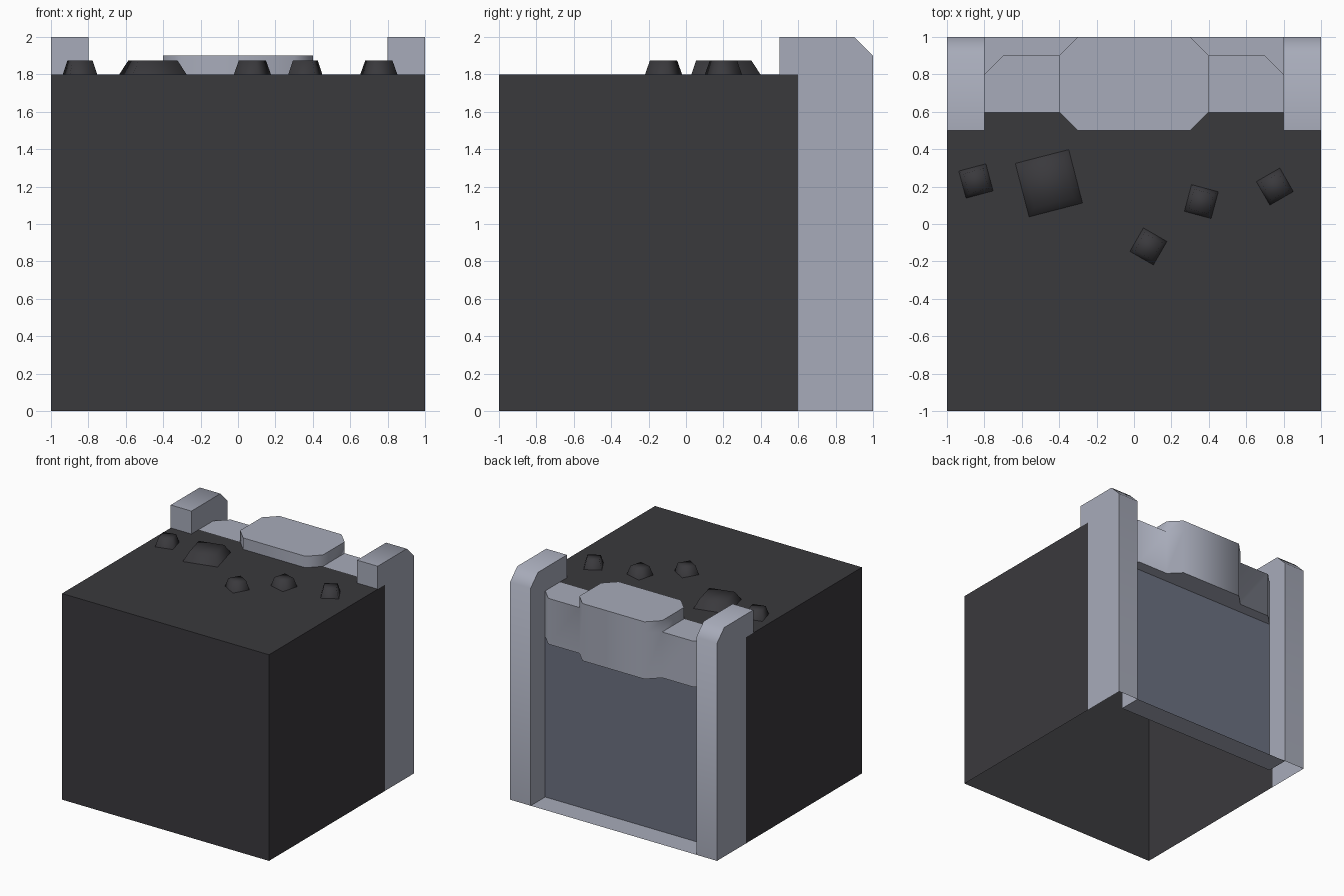
import bpy, bmesh
from math import radians
from mathutils import Matrix

if "Cube" in bpy.data.objects:
    bpy.data.objects.remove(bpy.data.objects["Cube"])


def material(name, rgb):
    m = bpy.data.materials.new(name)
    m.diffuse_color = (*rgb, 1)
    m.use_nodes = True
    m.node_tree.nodes["Principled BSDF"].inputs["Base Color"].default_value = m.diffuse_color
    return m


DARK = material("dark_stone", (0.042, 0.041, 0.046))
LIGHT = material("pale_metal", (0.39, 0.41, 0.49))
PANEL = material("blue_grey", (0.15, 0.165, 0.22))


def part(name, polys, mat, angle=None, recalc=True):
    """Join polygons into one mesh; smooth edges below the given angle."""
    bm = bmesh.new()
    for poly in polys:
        bm.faces.new([bm.verts.new(p) for p in poly])
    bmesh.ops.remove_doubles(bm, verts=bm.verts, dist=1e-4)
    if recalc:
        bmesh.ops.recalc_face_normals(bm, faces=bm.faces)
    me = bpy.data.meshes.new(name)
    bm.to_mesh(me)
    bm.free()
    if angle:
        me.shade_smooth()
        me.set_sharp_from_angle(angle=radians(angle))
    me.materials.append(mat)
    ob = bpy.data.objects.new(name, me)
    bpy.context.collection.objects.link(ob)
    return ob


def flat(path, z):
    return [(x, y, z) for x, y in path]


def walls(path, z0, z1):
    return [[(*a, z0), (*b, z0), (*b, z1), (*a, z1)] for a, b in zip(path, path[1:])]


# Main block: shell open underneath and at the back
block_path = [(-1, 0.6), (-1, -1), (1, -1), (1, 0.6)]
part("block", walls(block_path, 0, 1.8) + [flat(block_path, 1.8)], DARK)

# Rear corner posts: side profiles in y-z, open underneath
edge = [(1, 0), (1, 1.9), (0.9, 2), (0.5, 2), (0.5, 1.8)]
for label, s in (("left", -1), ("right", 1)):
    outer = [(s, y, z) for y, z in [(0.6, 0)] + edge + [(0.6, 1.8)]]
    inner = [(0.8 * s, y, z) for y, z in [(0.8, 0)] + edge + [(0.8, 1.8)]]
    strip = [[(s, *a), (s, *b), (0.8 * s, *b), (0.8 * s, *a)] for a, b in zip(edge, edge[1:])]
    part(label + "_post", [outer, inner] + strip, LIGHT, 50)

# Recessed back panel and the sill at its foot
part("back_panel", [[(0.8, 0.8, 0), (-0.8, 0.8, 0), (-0.8, 0.8, 1.4), (0.8, 0.8, 1.4)]],
     PANEL, recalc=False)
part("sill", [flat([(-0.8, 0.8), (0.8, 0.8), (0.8, 1), (-0.8, 1)], 0)], LIGHT, recalc=False)

# Lintel: stepped band with low wings and a raised octagonal middle
half = [(0.8, 0.8), (0.7, 0.9), (0.4, 0.9), (0.3, 1)]
outline = half + [(-x, y) for x, y in reversed(half)]
octagon = [(0.4, 0.9), (0.3, 1), (-0.3, 1), (-0.4, 0.9), (-0.4, 0.6), (-0.3, 0.5), (0.3, 0.5), (0.4, 0.6)]
wing = [(0.4, 0.6), (0.8, 0.6), (0.8, 0.8), (0.7, 0.9), (0.4, 0.9)]
lintel = walls(outline, 1.4, 1.8) + walls(octagon + octagon[:1], 1.8, 1.9)
lintel += [flat(octagon, 1.9), flat(outline, 1.4)]
lintel += [flat([(s * x, y) for x, y in wing], 1.8) for s in (-1, 1)]
part("lintel", lintel, LIGHT, 50)

# Lumps on top: tapered square blocks (x, y, side, turn)
lumps = [(-0.845, 0.23, 0.15, 15), (-0.455, 0.218, 0.295, 14.5), (0.077, -0.12, 0.145, -30),
         (0.36, 0.12, 0.148, -15), (0.753, 0.2, 0.145, 30)]
for i, (x, y, side, turn) in enumerate(lumps):
    r = side / 2
    square = [(-r, -r), (r, -r), (r, r), (-r, r)]
    top = [(0.73 * a, 0.73 * b, 0.075) for a, b in square]
    base = flat(square, 0)
    sides = [[base[k - 1], base[k], top[k], top[k - 1]] for k in range(4)]
    ob = part(f"lump_{i + 1}", sides + [top], DARK, 100)
    ob.matrix_world = Matrix.Translation((x, y, 1.8)) @ Matrix.Rotation(radians(turn), 4, 'Z')
